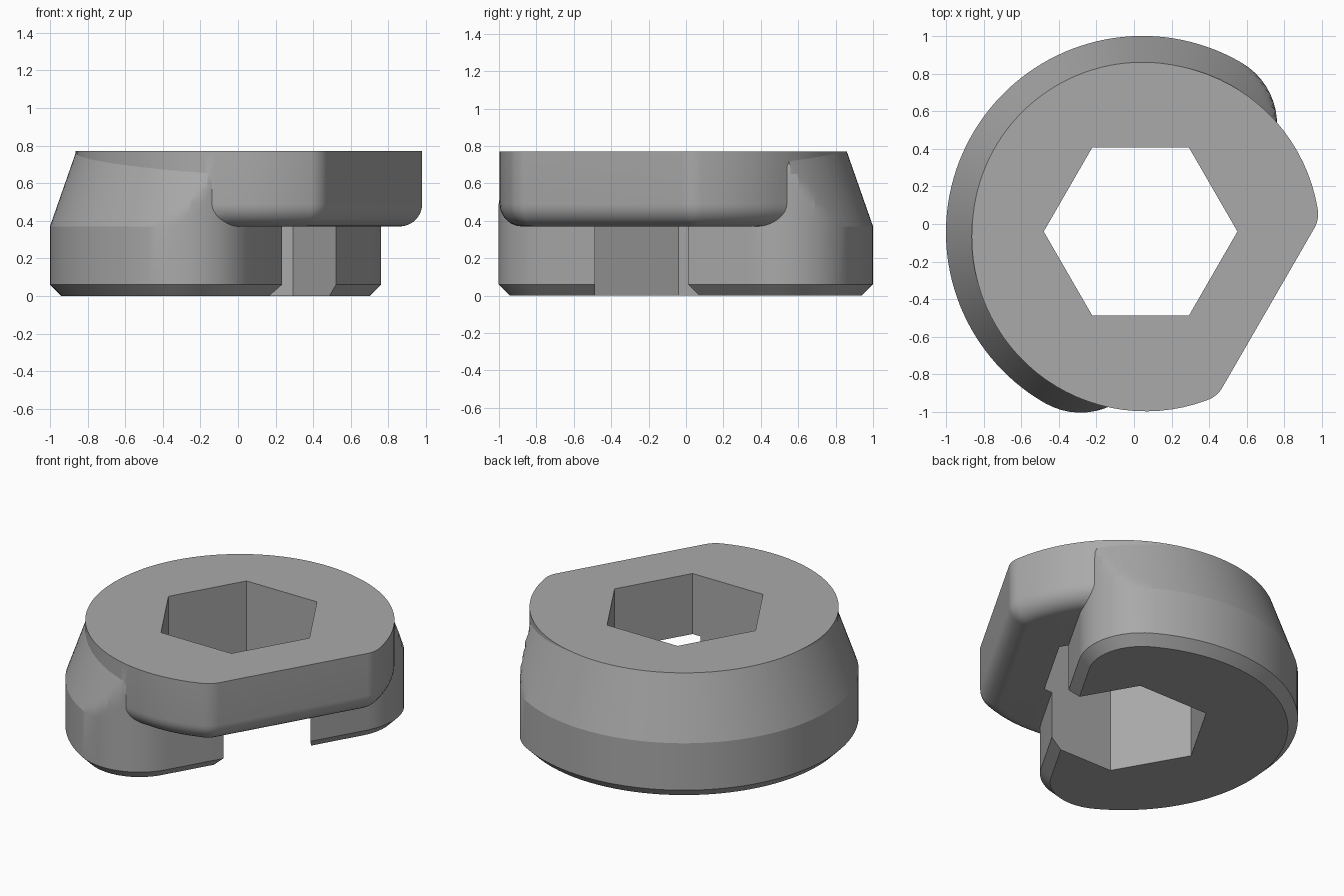
import bpy, bmesh, math

if "Cube" in bpy.data.objects:
    bpy.data.objects.remove(bpy.data.objects["Cube"])

TOP, STEP = 0.77, 0.37
AIM = math.radians(-30)            # direction the jaw opens
N = (math.cos(AIM), math.sin(AIM))


def outline(c, r, d, f, inset=0.0):
    """Circle with one flat side at distance d, both corners rounded by f."""
    s = math.sqrt((r - f) ** 2 - (d - f) ** 2)
    a = math.atan2(s, d - f)
    ff, rr = f - inset, r - inset
    pts = []

    def arc(along, side, rad, a0, a1, n):
        for i in range(n):
            t = a0 + (a1 - a0) * i / (n - 1)
            u, v = along + rad * math.cos(t), side + rad * math.sin(t)
            pts.append((c[0] + u * N[0] - v * N[1], c[1] + u * N[1] + v * N[0]))
    arc(d - f, s, ff, 0, a, 14)
    b = 0.01
    arc(0, 0, rr, a + b, 2 * math.pi - a - b, 72)
    arc(d - f, -s, ff, 2 * math.pi - a, 2 * math.pi, 14)
    return pts


def loft(name, layers):
    """Skin a closed solid through (points, z) layers."""
    bm = bmesh.new()
    rings = [[bm.verts.new((x, y, z)) for x, y in pts] for pts, z in layers]
    n = len(rings[0])
    for lo, hi in zip(rings, rings[1:]):
        for i in range(n):
            j = (i + 1) % n
            bm.faces.new((lo[i], lo[j], hi[j], hi[i]))
    bm.faces.new(rings[0][::-1])
    bm.faces.new(rings[-1])
    bmesh.ops.recalc_face_normals(bm, faces=bm.faces)
    me = bpy.data.meshes.new(name)
    bm.to_mesh(me)
    bm.free()
    ob = bpy.data.objects.new(name, me)
    bpy.context.collection.objects.link(ob)
    return ob


# Open jaw body: chamfered foot, upright wall, tapering shoulder
C1, R1, D1, F1 = (0.045, -0.045), 1.045, 0.384, 0.38


def shoulder(z):
    lim = R1 - (R1 - 0.905) * (z - STEP) / (TOP - STEP)
    out = []
    for x, y in outline(C1, R1, D1, F1):
        dx, dy = x - C1[0], y - C1[1]
        k = min(1, lim / math.hypot(dx, dy))
        out.append((C1[0] + dx * k, C1[1] + dy * k))
    return out


layers = [(outline(C1, R1, D1, F1, 0.06), 0), (outline(C1, R1, D1, F1), 0.06)]
layers += [(shoulder(STEP + (TOP - STEP) * i / 10), STEP + (TOP - STEP) * i / 10)
           for i in range(11)]
body = loft("jaw_body", layers)

# Overhanging top plate with rounded lower edge
plate_args = ((0.063, -0.07), 0.926, 0.752, 0.15)
FIL = 0.12
layers = []
for i in range(10):
    t = math.pi / 2 * i / 9
    layers.append((outline(*plate_args, FIL * (1 - math.sin(t))),
                   STEP + FIL * (1 - math.cos(t))))
layers.append((outline(*plate_args), TOP))
plate = loft("top_plate", layers)

# Hexagonal socket cutter
hexa = [(0.035 + 0.515 * math.cos(math.radians(60 * i)),
         -0.04 + 0.515 * math.sin(math.radians(60 * i))) for i in range(6)]
socket = loft("socket_cutter", [(hexa, -0.2), (hexa, 1.0)])

for other, op in ((plate, 'UNION'), (socket, 'DIFFERENCE')):
    m = body.modifiers.new(op.lower(), 'BOOLEAN')
    m.object, m.operation, m.solver = other, op, 'EXACT'
bpy.context.view_layer.update()
dg = bpy.context.evaluated_depsgraph_get()
body.data = bpy.data.meshes.new_from_object(body.evaluated_get(dg))
body.modifiers.clear()
for ob in (plate, socket):
    bpy.data.objects.remove(ob)
body.name = "open_jaw_socket"

# Plain grey finish
grey = bpy.data.materials.new("grey_metal")
grey.diffuse_color = (0.4, 0.4, 0.4, 1)
grey.use_nodes = True
grey.node_tree.nodes["Principled BSDF"].inputs["Base Color"].default_value = grey.diffuse_color
body.data.materials.clear()
body.data.materials.append(grey)

bpy.context.view_layer.objects.active = body
body.select_set(True)
bpy.ops.object.shade_smooth_by_angle(angle=math.radians(17))
